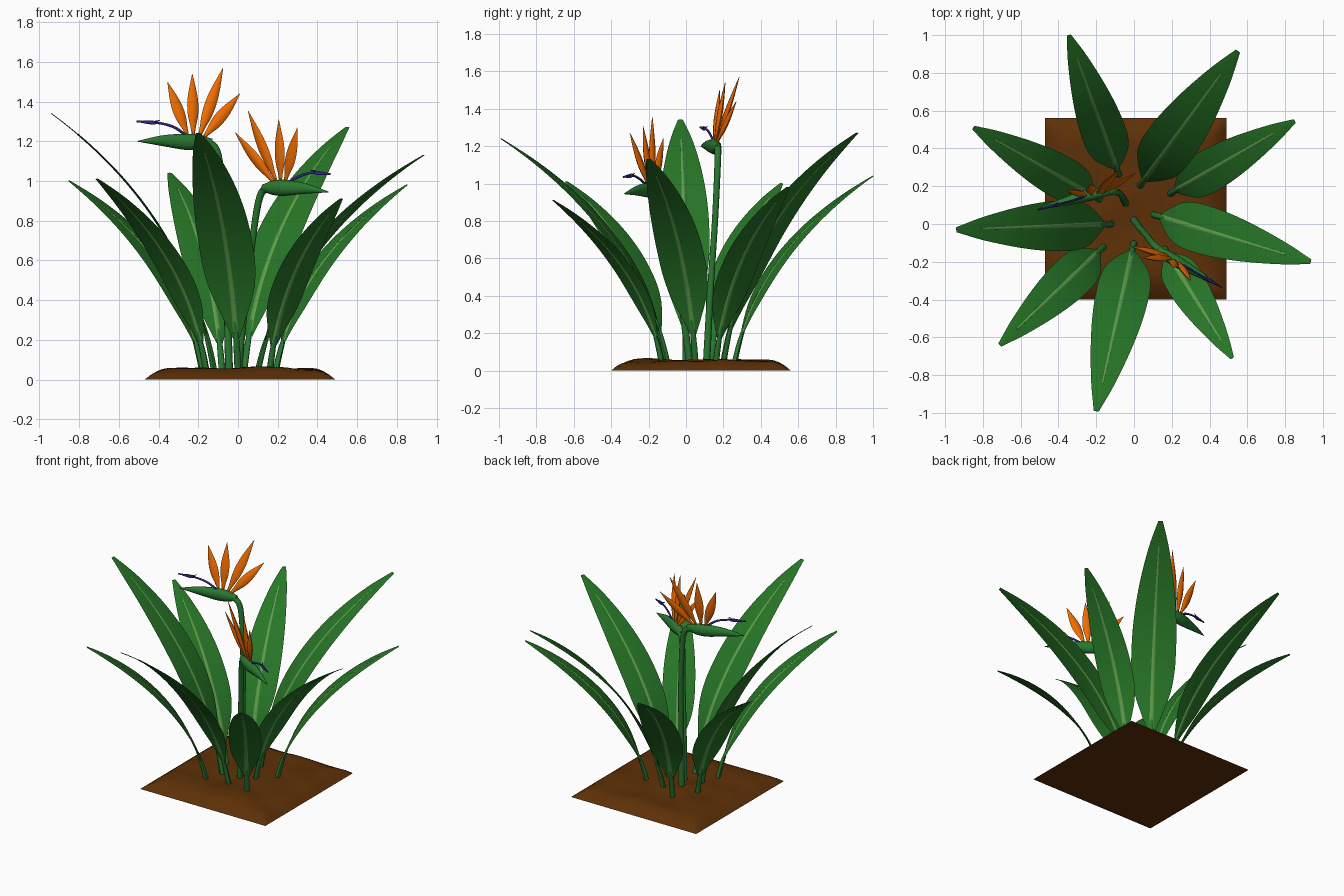
import bpy, math
from mathutils import Vector, noise

if "Cube" in bpy.data.objects:
    bpy.data.objects.remove(bpy.data.objects["Cube"])


def material(name, rgb):
    m = bpy.data.materials.new(name)
    m.diffuse_color = (*rgb, 1)
    m.use_nodes = True
    m.node_tree.nodes["Principled BSDF"].inputs["Base Color"].default_value = m.diffuse_color
    return m


LEAF = material("leaf_green", (0.02, 0.18, 0.02))
RIB = material("rib_green", (0.11, 0.34, 0.07))
STEM = material("stem_green", (0.022, 0.19, 0.03))
ORANGE = material("petal_orange", (0.87, 0.15, 0.0))
BLUE = material("tongue_blue", (0.03, 0.02, 0.24))
SOIL = material("soil_brown", (0.11, 0.03, 0.002))


def make(name, verts, faces, mat, angle=50):
    me = bpy.data.meshes.new(name)
    me.from_pydata(verts, [], faces)
    me.materials.append(mat)
    ob = bpy.data.objects.new(name, me)
    bpy.context.collection.objects.link(ob)
    bpy.context.view_layer.objects.active = ob
    ob.select_set(True)
    bpy.ops.object.shade_smooth_by_angle(angle=math.radians(angle))
    ob.select_set(False)
    return ob


def spline(p, t):
    """Catmull-Rom through evenly spaced keys (numbers or vectors)."""
    n = len(p) - 1
    i = min(int(t * n), n - 1)
    u = t * n - i
    b, c = p[i], p[i + 1]
    a = p[i - 1] if i > 0 else b * 2 - c
    d = p[i + 2] if i + 2 <= n else c * 2 - b
    return (b * 2 + (c - a) * u + (a * 2 - b * 5 + c * 4 - d) * u * u
            + (b * 3 - a - c * 3 + d) * u ** 3) * 0.5


def loft(name, path, width, thick, side, mat, steps=20, sides=8):
    """Elliptical sweep; width lies along the side vector."""
    verts, faces = [], []
    for k in range(steps + 1):
        t = k / steps
        tan = (path(min(1, t + .01)) - path(max(0, t - .01))).normalized()
        s = (side - tan * side.dot(tan)).normalized()
        nrm = s.cross(tan)
        w = max(.0008, spline(width, t))
        h = max(.0008, spline(thick, t))
        for j in range(sides):
            a = 2 * math.pi * j / sides
            verts.append(path(t) + s * w * math.cos(a) - nrm * h * math.sin(a))
    for k in range(steps):
        for j in range(sides):
            a, b = k * sides + j, k * sides + (j + 1) % sides
            faces.append((a, a + sides, b + sides, b)[::-1])
    faces.append(tuple(range(sides))[::-1])
    faces.append(tuple(range(steps * sides, (steps + 1) * sides)))
    return make(name, verts, faces, mat)


def through(*pts):
    p = [Vector(q) for q in pts]
    return lambda t: spline(p, t)


# Soil mound: bumpy top sloping to a flat square base
N, S = 32, 0.48
verts, faces = [], []
for j in range(N + 1):
    for i in range(N + 1):
        x, y = (2 * i / N - 1) * S, (2 * j / N - 1) * S
        e = min(1, (S - max(abs(x), abs(y))) / 0.13)
        z = (1 - (1 - e) ** 2) * (0.053 + 0.018 * noise.noise(Vector((x * 5, y * 5, 3))))
        verts.append((x + 0.01, y + 0.08, z))
for j in range(N):
    for i in range(N):
        a = j * (N + 1) + i
        faces.append((a, a + 1, a + N + 2, a + N + 1))
R = N + 1
edge = ([i for i in range(N)] + [j * R + N for j in range(N)]
        + [N * R + i for i in range(N, 0, -1)] + [j * R for j in range(N, 0, -1)])
faces.append(tuple(edge[::-1]))
make("soil", verts, faces, SOIL)


# Leaves: base xy, tip xyz, width factor
LEAVES = [
    ((-.08, .26), (-.345, 1.0, 1.04), .185), ((.03, .20), (.55, .915, 1.27), .185),
    ((.19, .16), (.85, .545, .98), .185), ((.10, .05), (.935, -.20, 1.13), .185),
    ((.16, -.13), (.52, -.71, .91), .185), ((0, -.10), (-.20, -.99, 1.24), .185),
    ((-.16, -.12), (-.71, -.64, 1.01), .185), ((-.12, 0), (-.94, -.03, 1.34), .175),
    ((-.18, .13), (-.85, .51, 1.0), .185)]


def leaf(n, base, tip, factor):
    p0, p2 = Vector((*base, .04)), Vector(tip)
    d = p2 - p0
    p1 = p0 + Vector((d.x * .16, d.y * .16, d.z * .61))
    side = Vector((-d.y, d.x, 0)).normalized()
    half = d.length * factor / 2

    def arc(a, b):
        def f(t):
            u = a + (b - a) * t
            return p0 * (1 - u) ** 2 + p1 * 2 * u * (1 - u) + p2 * u * u
        return f
    prof = [.14, .5, .82, .97, 1, .98, .91, .79, .62, .4, .1]
    loft(f"leaf_blade_{n}", arc(.12, 1), [half * w for w in prof],
         [.003, .003, .002], side, LEAF, 40)
    loft(f"leaf_stalk_{n}", arc(0, .2), [.018, .016, .009],
         [.016, .013, .005], side, STEM, 8)
    loft(f"leaf_rib_{n}", arc(.14, .9), [.016, .015, .013, .010, .006],
         [.0065, .006, .0055, .005, .004], side, RIB, 30, 8)


for n, spec in enumerate(LEAVES, 1):
    leaf(n, *spec)


# Flowers: stem, beak-like sheath, fan of petals, arrow-shaped tongue
def flower(n, stem, sheath, petals, tongue):
    s0, s1 = Vector(sheath[0]), Vector(sheath[-1])
    along = (s1 - s0).normalized()
    across = Vector((-along.y, along.x, 0)).normalized()
    loft(f"flower_stem_{n}", through(*stem), [.02, .018, .017, .018, .02],
         [.02, .018, .017, .018, .02], across, STEM, 28, 10)
    loft(f"flower_sheath_{n}", through(*sheath),
         [.016, .028, .031, .027, .02, .012, .002],
         [.018, .035, .041, .036, .027, .015, .002], across, STEM, 28, 12)
    for k, (b, t) in enumerate(petals, 1):
        b, t = Vector(b), Vector(t)
        loft(f"petal_{n}_{k}", through(b, b.lerp(t, .5), t),
             [.006, .014, .026, .029, .024, .013, .001],
             [.006, .009, .013, .013, .010, .006, .001], along, ORANGE, 16, 6)
    loft(f"tongue_{n}", through(*tongue), [.006, .006, .005, .004],
         [.007, .007, .006, .005], across, BLUE, 16)
    a, b = Vector(tongue[-2]), Vector(tongue[-1])
    loft(f"tongue_head_{n}", through(a, b), [.003, .008, .007, .004, .001],
         [.004, .011, .010, .006, .001], across, BLUE, 12, 6)
    for sgn in (1, -1):  # swept-back barbs
        root = a.lerp(b, .3)
        out = a - along * .005 + across * .012 * sgn + Vector((0, 0, .014))
        loft(f"tongue_barb_{n}_{'left' if sgn > 0 else 'right'}", through(root, out),
             [.006, .004, .001], [.005, .003, .001], Vector((0, 0, 1)), BLUE, 6, 6)


flower(1,
       [(-.045, .11, .04), (-.055, .13, .42), (-.07, .155, .8), (-.10, .17, 1.13), (-.17, .168, 1.205)],
       [(-.13, .172, 1.195), (-.25, .15, 1.197), (-.38, .115, 1.203), (-.505, .08, 1.20)],
       [((-.25, .15, 1.22), (-.355, .18, 1.50)), ((-.225, .155, 1.22), (-.23, .21, 1.54)),
        ((-.20, .16, 1.21), (-.075, .285, 1.57)), ((-.18, .16, 1.21), (.01, .27, 1.44))],
       [(-.25, .15, 1.22), (-.32, .125, 1.27), (-.40, .105, 1.292), (-.51, .075, 1.30)])

flower(2,
       [(0, .02, .04), (.03, -.02, .34), (.065, -.06, .64), (.11, -.115, .92), (.17, -.16, .968)],
       [(.125, -.135, .965), (.22, -.195, .966), (.335, -.26, .962), (.455, -.33, .945)],
       [((.19, -.17, .98), (-.015, -.12, 1.245)), ((.20, -.18, .98), (.05, -.18, 1.355)),
        ((.215, -.19, .985), (.205, -.23, 1.31)), ((.235, -.20, .985), (.30, -.30, 1.27))],
       [(.24, -.205, .985), (.305, -.245, 1.022), (.375, -.285, 1.042), (.465, -.335, 1.035)])
